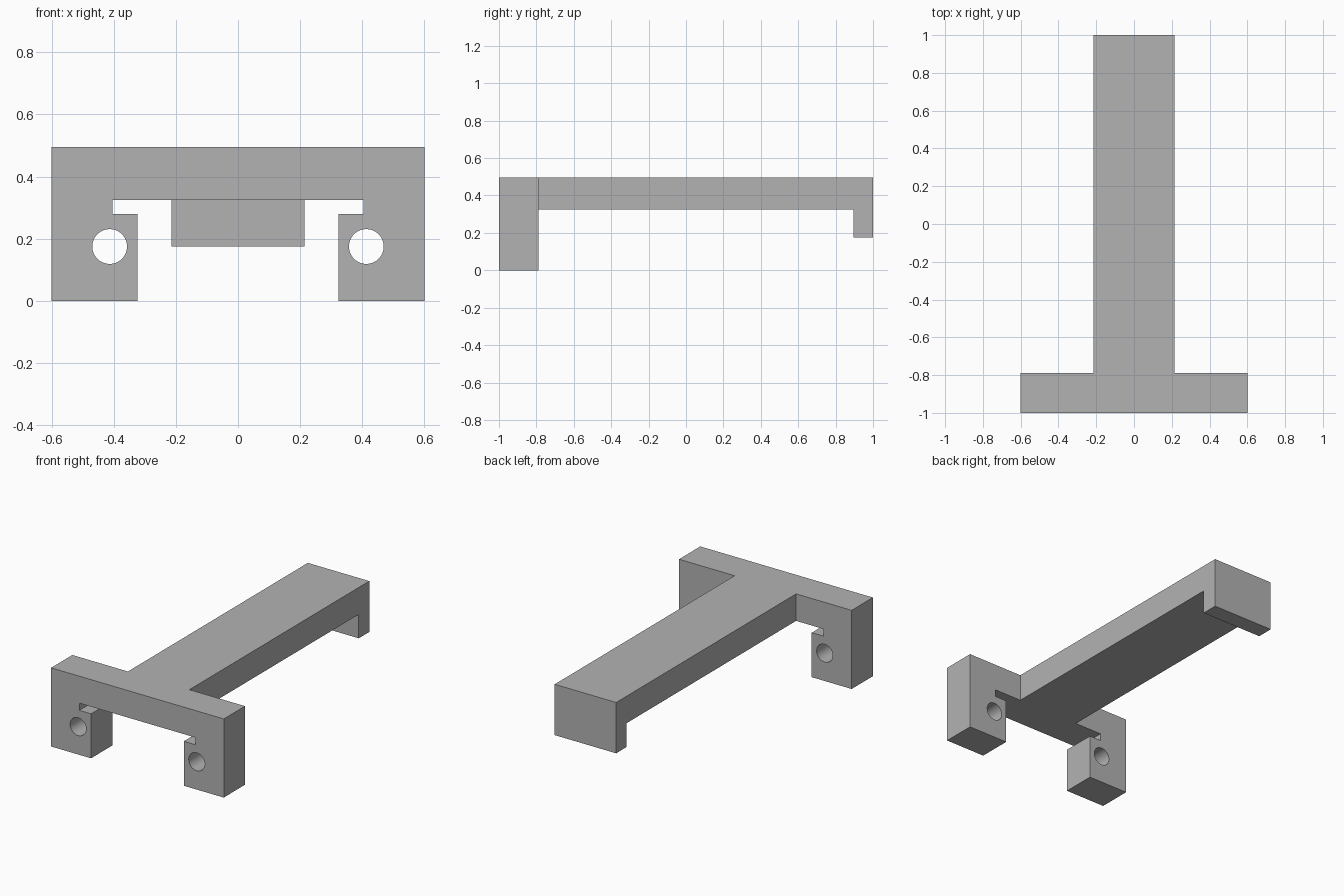
import bpy
import bmesh
import math
from mathutils import Matrix, Vector

if "Cube" in bpy.data.objects:
    bpy.data.objects.remove(bpy.data.objects["Cube"], do_unlink=True)

# Key sizes
TOP, UNDER, LIP = 0.495, 0.325, 0.175
WIDTH, ARM_HALF = 0.601, 0.214
FRONT, BRACKET_BACK, LIP_FRONT, BACK = -1.0, -0.789, 0.895, 1.0

grey = bpy.data.materials.new("plain grey")
grey.use_nodes = True
grey.diffuse_color = (0.45, 0.45, 0.45, 1)
grey.node_tree.nodes["Principled BSDF"].inputs["Base Color"].default_value = grey.diffuse_color


def finish(name, bm):
    bmesh.ops.recalc_face_normals(bm, faces=bm.faces)
    mesh = bpy.data.meshes.new(name)
    bm.to_mesh(mesh)
    bm.free()
    mesh.materials.append(grey)
    obj = bpy.data.objects.new(name, mesh)
    bpy.context.collection.objects.link(obj)
    return obj


def extrude_profile(name, points, offset):
    """Close a planar outline and extrude it along the offset."""
    bm = bmesh.new()
    face = bm.faces.new([bm.verts.new(p) for p in points])
    result = bmesh.ops.extrude_face_region(bm, geom=[face], use_keep_orig=True)
    moved = [v for v in result["geom"] if isinstance(v, bmesh.types.BMVert)]
    bmesh.ops.translate(bm, verts=moved, vec=Vector(offset))
    return finish(name, bm)


def combine(target, other, operation):
    mod = target.modifiers.new(operation.lower(), 'BOOLEAN')
    mod.operation = operation
    mod.solver = 'EXACT'
    mod.object = other
    bpy.context.view_layer.objects.active = target
    bpy.ops.object.modifier_apply(modifier=mod.name)
    bpy.data.objects.remove(other, do_unlink=True)


# Front bracket: half outline, mirrored across x, with a notch above each foot
half = [(WIDTH, TOP), (WIDTH, 0), (0.323, 0), (0.323, 0.28), (0.404, 0.28), (0.404, UNDER)]
outline = half + [(-x, z) for x, z in reversed(half)]
bracket = extrude_profile("hooked_bracket", [(x, FRONT, z) for x, z in outline],
                          (0, BRACKET_BACK - FRONT, 0))

# Round holes through both feet
for side in (-1, 1):
    bm = bmesh.new()
    place = Matrix.Translation((side * 0.413, -0.9, 0.175)) @ Matrix.Rotation(math.pi / 2, 4, 'X')
    bmesh.ops.create_cone(bm, cap_ends=True, segments=48, radius1=0.056, radius2=0.056,
                          depth=0.5, matrix=place)
    cutter = finish("hole_cutter", bm)
    cutter.hide_render = True
    combine(bracket, cutter, 'DIFFERENCE')

# Long arm with a downturned lip at the back
side_outline = [(-0.9, TOP), (BACK, TOP), (BACK, LIP), (LIP_FRONT, LIP),
                (LIP_FRONT, UNDER), (-0.9, UNDER)]
arm = extrude_profile("arm", [(-ARM_HALF, y, z) for y, z in side_outline],
                      (2 * ARM_HALF, 0, 0))
combine(bracket, arm, 'UNION')

# Smooth hole walls, crisp corners
bpy.ops.object.select_all(action='DESELECT')
bracket.select_set(True)
bpy.context.view_layer.objects.active = bracket
bpy.ops.object.shade_smooth_by_angle(angle=math.radians(30))
